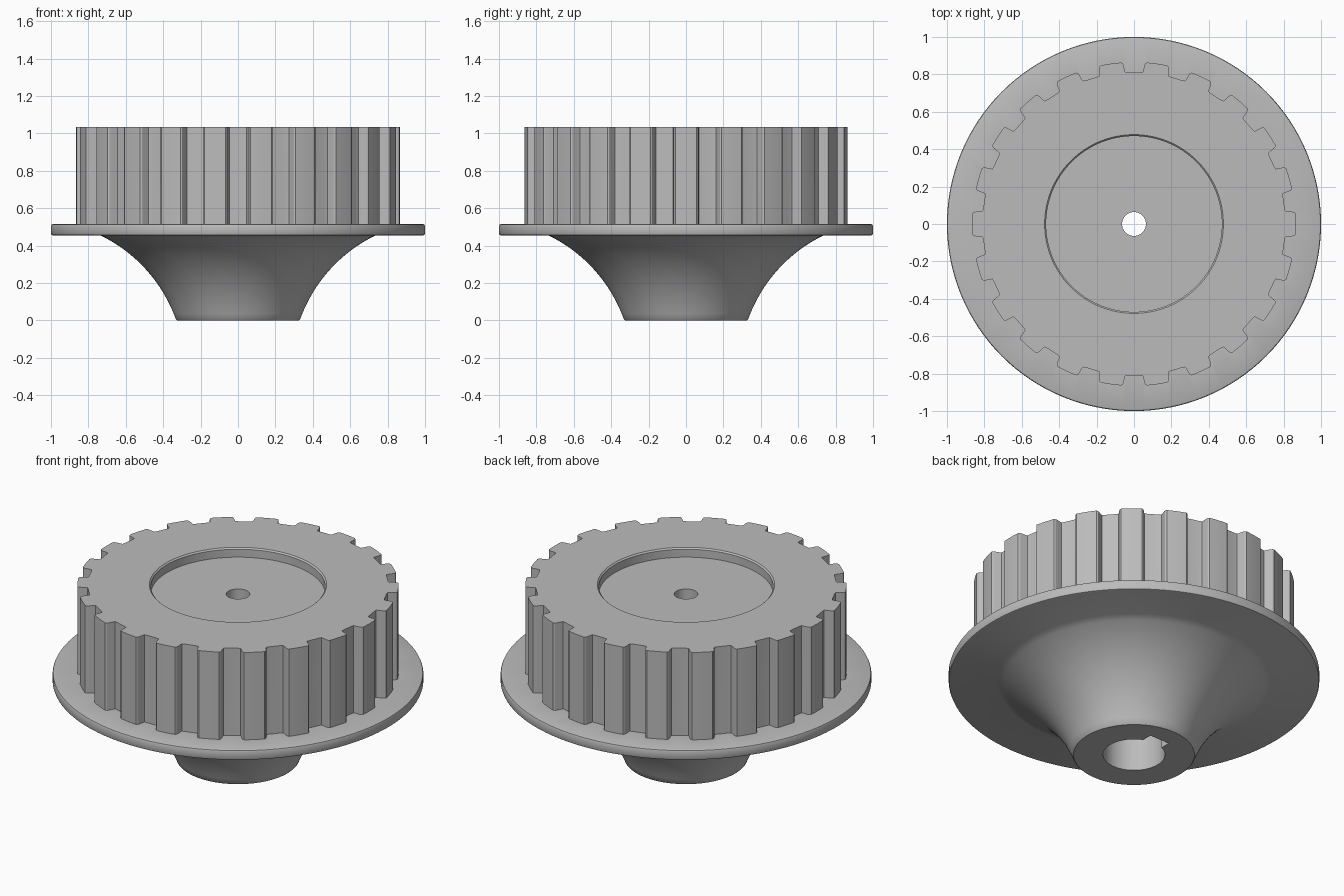
import bpy, bmesh, math

if "Cube" in bpy.data.objects:
    bpy.data.objects.remove(bpy.data.objects["Cube"])

grey = bpy.data.materials.new("steel grey")
grey.diffuse_color = (0.5, 0.5, 0.5, 1)
grey.use_nodes = True
grey.node_tree.nodes["Principled BSDF"].inputs["Base Color"].default_value = grey.diffuse_color

TEETH = 22
SEG = 128


def finish(name, bm):
    bmesh.ops.remove_doubles(bm, verts=bm.verts, dist=1e-5)
    bmesh.ops.recalc_face_normals(bm, faces=bm.faces)
    me = bpy.data.meshes.new(name)
    bm.to_mesh(me)
    bm.free()
    ob = bpy.data.objects.new(name, me)
    me.materials.append(grey)
    bpy.context.collection.objects.link(ob)
    return ob


def prism(name, outline, z0, z1):
    """Extrude a flat outline from z0 up to z1."""
    bm = bmesh.new()
    face = bm.faces.new([bm.verts.new((x, y, z0)) for x, y in outline])
    out = bmesh.ops.extrude_face_region(bm, geom=[face])
    for v in out["geom"]:
        if isinstance(v, bmesh.types.BMVert):
            v.co.z = z1
    return finish(name, bm)


def lathe(name, profile, seg=SEG):
    """Spin an (r, z) profile that starts and ends on the axis."""
    bm = bmesh.new()
    vs = [bm.verts.new((r, 0, z)) for r, z in profile]
    es = [bm.edges.new(p) for p in zip(vs, vs[1:])]
    bmesh.ops.spin(bm, geom=vs + es, cent=(0, 0, 0), axis=(0, 0, 1),
                   angle=math.tau, steps=seg, use_duplicate=False)
    return finish(name, bm)


def boolean(target, tool, operation):
    mod = target.modifiers.new(operation, 'BOOLEAN')
    mod.object, mod.operation, mod.solver = tool, operation, 'EXACT'
    bpy.context.view_layer.objects.active = target
    bpy.ops.object.modifier_apply(modifier=mod.name)
    bpy.data.objects.remove(tool)


# Flared hub and flange: a concave arc rising into a thin disc
R = 0.796
flare = []
for i in range(17):
    t = math.radians(70.8 - 45 * i / 16)
    flare.append((1.082 - R * math.sin(t), -0.262 + R * math.cos(t)))
flare[0] = (0.332, 0.006)
wheel = lathe("pulley_wheel", [(0, 0), (0.326, 0)] + flare + [
    (0.99, 0.455), (0.997, 0.458), (1, 0.465), (1, 0.505), (0.997, 0.512),
    (0.99, 0.515), (0, 0.515)])

# Toothed crown: each pitch has a rounded groove and an arc-topped tooth
pitch = math.tau / TEETH
tooth = [(-0.064, 0.81), (-0.062, 0.82), (-0.0605, 0.845), (-0.0575, 0.858),
         (-0.051, 0.8645)]
outline = []
for k in range(TEETH):
    a = k * pitch
    half = [(math.atan2(y, x) * 1.09, math.hypot(x, y)) for y, x in tooth]
    top = [(b, 0.866) for b in (-0.03, 0, 0.03)]
    floor = [(pitch / 2 - 0.035, 0.81), (pitch / 2, 0.81), (pitch / 2 + 0.035, 0.81)]
    for b, r in half + top + [(-b, r) for b, r in reversed(half)] + floor:
        outline.append((r * math.cos(a + b), r * math.sin(a + b)))
boolean(wheel, prism("crown", outline, 0.49, 1.035), 'UNION')

# Shallow round recess in the top, with a small chamfer
boolean(wheel, lathe("recess", [(0, 0.98), (0.47, 0.98), (0.47, 1.027),
                                (0.478, 1.035), (0.478, 1.1), (0, 1.1)]), 'DIFFERENCE')
# Shaft bore from below, keyway on the back side, and bolt hole through the top
boolean(wheel, lathe("bore", [(0, -0.1), (0.167, -0.1), (0.167, 0.7), (0, 0.7)], 64),
        'DIFFERENCE')
boolean(wheel, prism("keyway", [(-0.065, 0.05), (0.065, 0.05), (0.065, 0.215),
                                (-0.065, 0.215)], -0.1, 0.7), 'DIFFERENCE')
boolean(wheel, lathe("bolt_hole", [(0, 0.6), (0.064, 0.6), (0.064, 1.1), (0, 1.1)], 48),
        'DIFFERENCE')

# Smooth curved sides, keep crisp edges
bpy.ops.object.select_all(action='DESELECT')
wheel.select_set(True)
bpy.context.view_layer.objects.active = wheel
bpy.ops.object.shade_smooth_by_angle(angle=math.radians(28))
